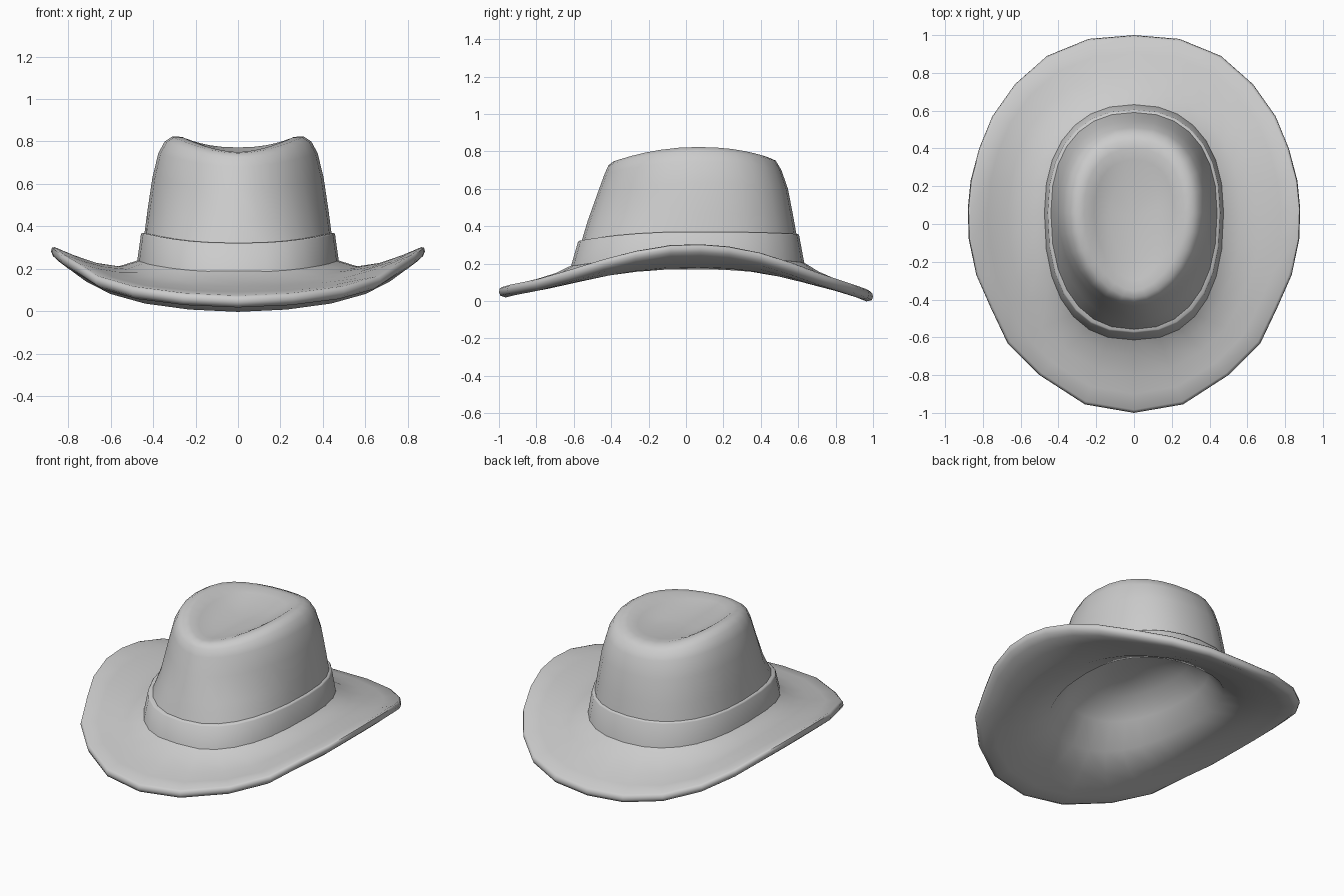
import bpy
import bmesh
from math import sin, cos, pi, radians

old = bpy.data.objects.get("Cube")
if old:
    bpy.data.objects.remove(old, do_unlink=True)

felt = bpy.data.materials.new("grey_felt")
felt.use_nodes = True
GREY = (0.6, 0.6, 0.6, 1)
felt.diffuse_color = GREY
felt.node_tree.nodes["Principled BSDF"].inputs["Base Color"].default_value = GREY

SIDES = 28
HALF = SIDES // 2
MID_Y = 0.06

# Left half of the brim edge, from back to front
EDGE = [(0, 1, .045), (.24, .98, .058), (.46, .89, .09), (.63, .74, .14),
        (.75, .57, .205), (.82, .4, .26), (.865, .23, .295), (.88, .08, .307),
        (.875, -.08, .303), (.835, -.27, .27), (.76, -.44, .225),
        (.67, -.63, .165), (.5, -.8, .115), (.26, -.955, .083), (0, -1, .07)]

# Crown levels: half width, front y, back y, front pinch, z at front, side, back
BASE = (.455, -.595, .61, .85, .2, .25, .22)
CROWN = [BASE,
         (.44, -.555, .59, .87, .33, .37, .36),
         (.427, -.525, .572, 1.02, .43, .47, .46),
         (.403, -.475, .545, 1.1, .57, .63, .6),
         (.375, -.435, .51, 1.08, .68, .745, .7),
         (.345, -.415, .48, 1.05, .725, .8, .75),
         (.31, -.39, .44, 1.1, .745, .823, .768),
         (.265, -.355, .4, 1.15, .75, .822, .772),
         (.21, -.3, .34, 1.15, .745, .785, .765),
         (.13, -.2, .22, 1.1, .74, .75, .75)]

# Shallow lining under the crown, from its ceiling down to the brim
LINING = [(.13, -.17, .24, 1, .44, .46, .45),
          (.24, -.31, .36, .95, .4, .42, .41),
          (.34, -.44, .48, .9, .31, .33, .32),
          (.42, -.55, .57, .87, .165, .215, .185)]


def power(v, p):
    return abs(v) ** p * (1 if v >= 0 else -1)


def oval(width, front, back, pinch, z_front, z_side, z_back):
    """Egg-shaped ring whose height varies around the head."""
    ring = []
    for i in range(SIDES):
        a = 2 * pi * i / SIDES
        s, c = sin(a), cos(a)
        p = pinch if c < 0 else .87
        reach = MID_Y - front if c < 0 else back - MID_Y
        end = z_front if c < 0 else z_back
        ring.append((width * power(s, p), MID_Y + reach * power(c, min(p, 1)),
                     z_side + (end - z_side) * c * c))
    return ring


def brim(t, sag, drop):
    """Ring between crown base (t = 0) and brim edge (t = 1)."""
    ring = []
    for i, start in enumerate(oval(*BASE)):
        x, y, z = EDGE[i if i <= HALF else SIDES - i]
        if i > HALF:
            x = -x
        dip = sag * (.35 + .65 * abs(sin(2 * pi * i / SIDES)))
        p = [u + (v - u) * t for u, v in zip(start, (x, y, z))]
        ring.append((p[0], p[1], p[2] - dip - drop))
    return ring


def loft(name, rings, start=None, end=None, closed=False):
    """Skin a list of rings, with optional points closing the ends."""
    bm = bmesh.new()
    loops = [[bm.verts.new(p) for p in ring] for ring in rings]
    pairs = list(zip(loops, loops[1:]))
    if closed:
        pairs.append((loops[-1], loops[0]))
    for a, b in pairs:
        for i in range(SIDES):
            j = (i + 1) % SIDES
            bm.faces.new((a[i], a[j], b[j], b[i]))
    for point, loop in ((start, loops[0]), (end, loops[-1])):
        if point:
            tip = bm.verts.new(point)
            for i in range(SIDES):
                bm.faces.new((loop[i], loop[(i + 1) % SIDES], tip))
    bmesh.ops.recalc_face_normals(bm, faces=bm.faces)
    mesh = bpy.data.meshes.new(name)
    bm.to_mesh(mesh)
    bm.free()
    mesh.materials.append(felt)
    obj = bpy.data.objects.new(name, mesh)
    bpy.context.collection.objects.link(obj)
    bpy.ops.object.select_all(action="DESELECT")
    obj.select_set(True)
    bpy.context.view_layer.objects.active = obj
    bpy.ops.object.shade_smooth_by_angle(angle=radians(60))


# Hat body: lining, brim underside, rolled edge, brim top, outer crown
lining = [oval(*level) for level in LINING]
underside = [brim(.25, .052, .043), brim(.5, .05, .048), brim(.72, .03, .055)]
edge = [brim(.91, .008, .06), brim(.98, 0, .045), brim(1, 0, .024),
        brim(.99, 0, .006), brim(.96, .002, 0)]
topside = [brim(.75, .028, 0), brim(.5, .05, 0), brim(.25, .052, 0),
           brim(.05, .014, 0)]
outside = [oval(*level) for level in CROWN]
loft("hat_body", lining + underside + edge + topside + outside,
     start=(0, .04, .465), end=(0, .04, .74))

# Band around the base of the crown
loft("hat_band", [oval(.475, -.615, .632, .83, .185, .235, .205),
                  oval(.457, -.578, .605, .83, .315, .362, .35),
                  oval(.452, -.57, .6, .83, .322, .37, .358),
                  oval(.43, -.545, .58, .87, .322, .37, .358),
                  oval(.445, -.585, .6, .85, .185, .235, .205)], closed=True)
